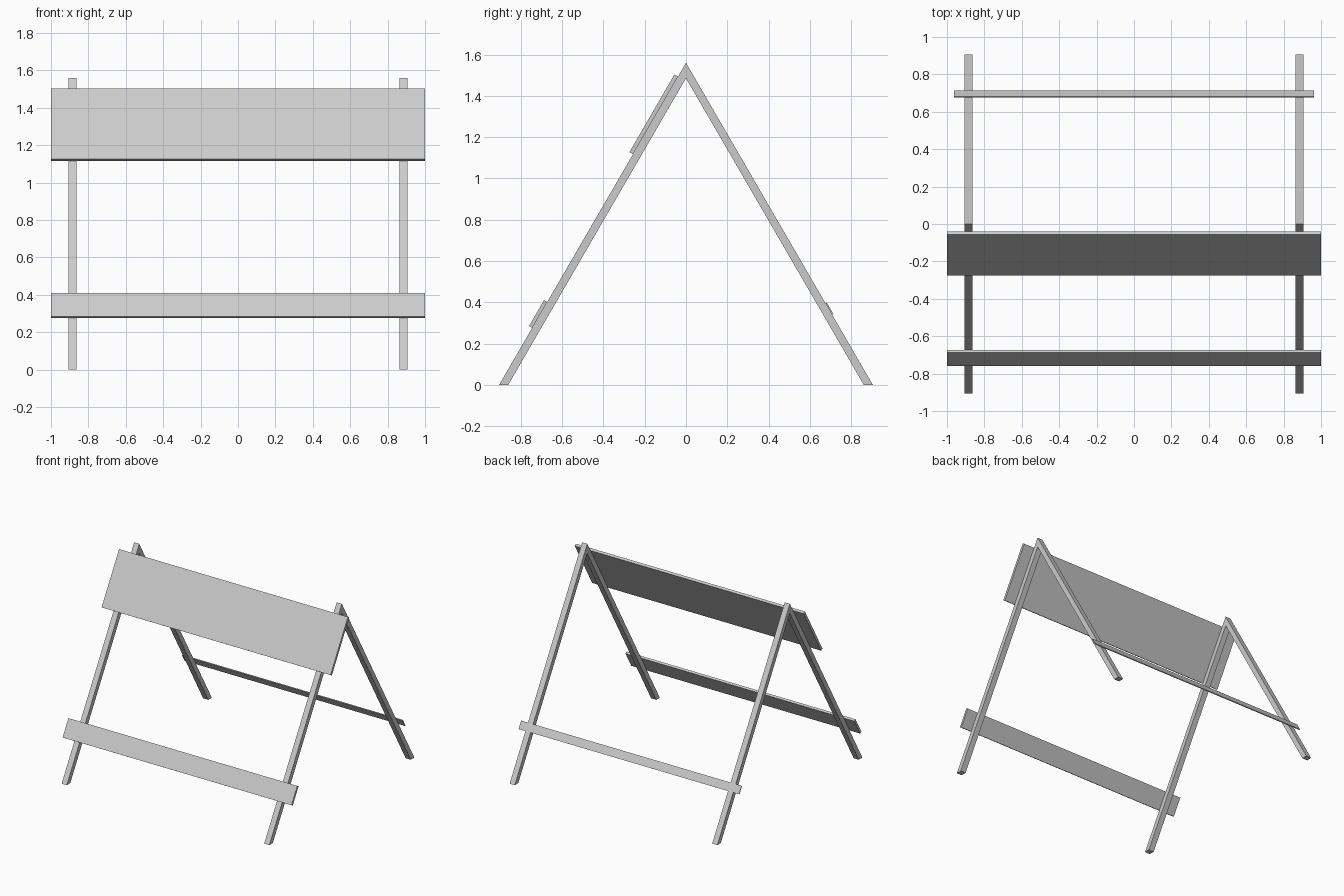
import bpy, bmesh
from mathutils import Vector

if "Cube" in bpy.data.objects:
    bpy.data.objects.remove(bpy.data.objects["Cube"])

APEX_Z, FOOT_Y = 1.56, 0.905
SLOPE = APEX_Z / FOOT_Y


def extrude_x(name, profile, x0, x1):
    """Solid made by sweeping a (y, z) profile along x."""
    bm = bmesh.new()
    face = bm.faces.new([bm.verts.new((x0, y, z)) for y, z in profile])
    ext = bmesh.ops.extrude_face_region(bm, geom=[face])
    verts = [v for v in ext["geom"] if isinstance(v, bmesh.types.BMVert)]
    bmesh.ops.translate(bm, verts=verts, vec=(x1 - x0, 0, 0))
    bmesh.ops.recalc_face_normals(bm, faces=bm.faces)
    mesh = bpy.data.meshes.new(name)
    bm.to_mesh(mesh)
    bm.free()
    obj = bpy.data.objects.new(name, mesh)
    bpy.context.collection.objects.link(obj)
    return obj


def board(name, side, z0, z1, thick, half_len):
    """Plank lying flush on the outer slope of the legs (side -1 front, 1 back)."""
    def on_leg(z):
        return Vector((side * (APEX_Z - z) / SLOPE, z))
    out = Vector((side * SLOPE, 1)).normalized() * thick
    a, b = on_leg(z0), on_leg(z1)
    return extrude_x(name, [a, a + out, b + out, b], -half_len, half_len)


# Two A-frames: mitred legs meeting at the apex, feet cut flat
for end, cx in (("left", -0.885), ("right", 0.885)):
    for face, s in (("front", -1), ("back", 1)):
        prof = [(s * FOOT_Y, 0), (s * 0.861, 0), (0, 1.485), (0, APEX_Z)]
        extrude_x(f"{face}_leg_{end}", prof, cx - 0.0225, cx + 0.0225)

# Cross boards
board("front_top_board", -1, 1.117, 1.493, 0.02, 1.0)
board("front_lower_board", -1, 0.276, 0.401, 0.018, 1.0)
board("back_brace", 1, 0.34, 0.395, 0.007, 0.963)
